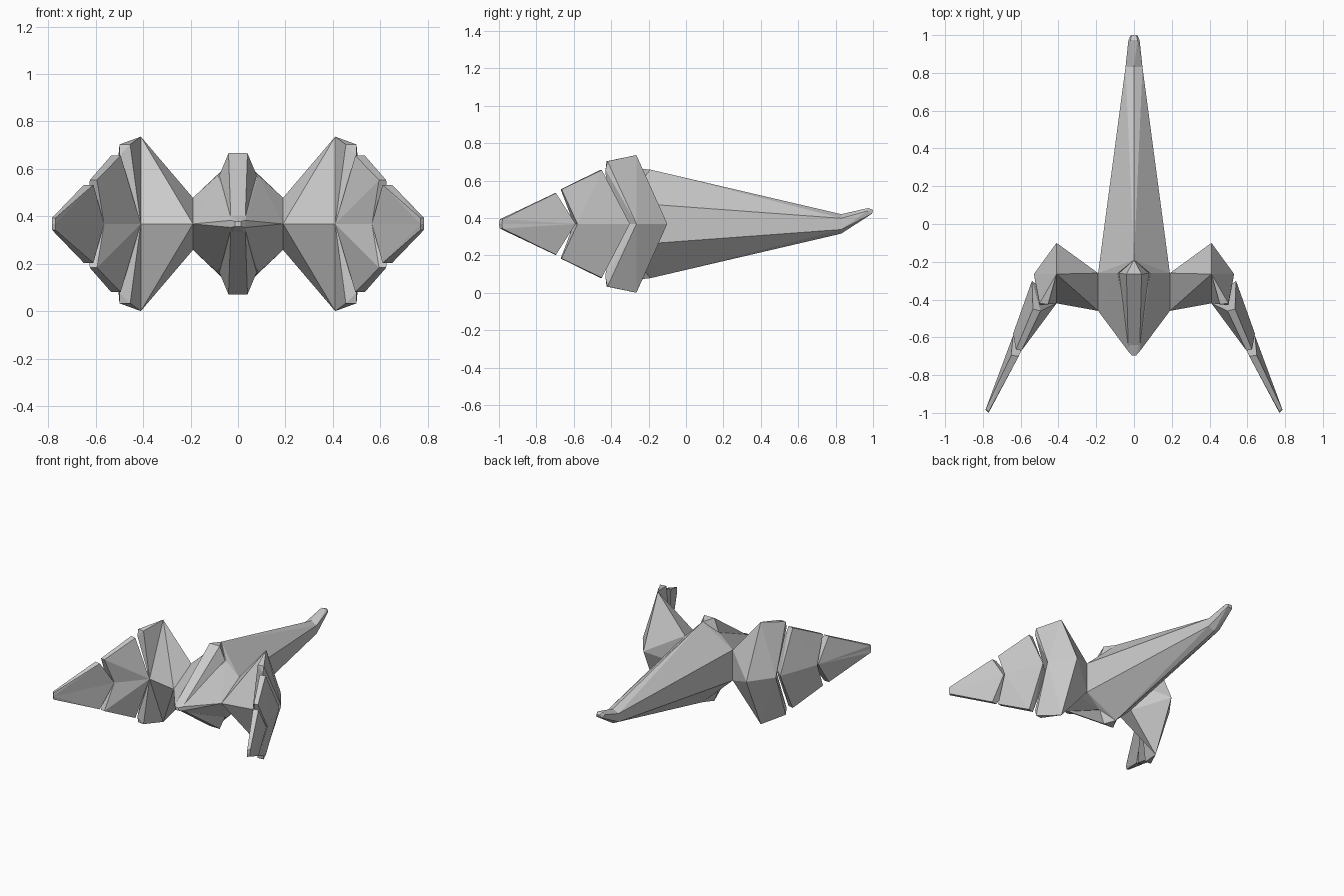
import bpy, bmesh

if "Cube" in bpy.data.objects:
    bpy.data.objects.remove(bpy.data.objects["Cube"])

Z = 0.368  # height of the horizontal symmetry plane


def hull(name, pts, mirror_x=False, mirror_z=False):
    """Faceted solid around points (z measured from the symmetry plane)."""
    bm = bmesh.new()
    for sx in ((1, -1) if mirror_x else (1,)):
        for sz in ((1, -1) if mirror_z else (1,)):
            vs = [bm.verts.new((sx * x, y, sz * z + Z)) for x, y, z in pts]
            res = bmesh.ops.convex_hull(bm, input=vs)
            loose = [v for v in vs if v.is_valid and not v.link_faces]
            bmesh.ops.delete(bm, geom=loose, context='VERTS')
    bmesh.ops.dissolve_limit(bm, angle_limit=0.01, verts=bm.verts[:], edges=bm.edges[:])
    bmesh.ops.recalc_face_normals(bm, faces=bm.faces[:])
    me = bpy.data.meshes.new(name)
    bm.to_mesh(me)
    bm.free()
    ob = bpy.data.objects.new(name, me)
    bpy.context.collection.objects.link(ob)
    return ob


def sym(pts):
    """Add the left-hand copies of the points."""
    return pts + [(-x, y, z) for x, y, z in pts if x]


def both(pts):
    """Left/right and up/down copies of the points."""
    return sym(pts + [(x, y, -z) for x, y, z in pts if z])


# Nose, widest ring and tail boom
nose = [(0.03, -0.675, 0.015), (0.012, -0.695, 0.01)]
ring = [(0.19, -0.26, 0.11), (0.085, -0.26, 0.205)]
tail_end = [(0, 0.83, 0.052), (0.045, 0.83, 0.03)]
hull("nose_body", both(nose + ring + [(0.19, -0.46, 0)]))
hull("tail_boom", both(ring + [(0, -0.19, 0.29)] + tail_end))

# Upturned tail tip
hull("tail_tip", both(tail_end) + sym([
    (0.03, 0.97, 0.07), (0.018, 0.975, 0.085),
    (0.02, 0.995, 0.055), (0.012, 1.0, 0.075)]))

# Ridges above and below the body
hull("body_ridge", sym([
    (0.04, -0.265, 0.298), (0.085, -0.26, 0.19), (0.04, -0.42, 0.13),
    (0.03, -0.675, 0.01), (0, -0.19, 0.29)]), mirror_z=True)

# Wing root joining body to claw
section = [(0.41, -0.10, 0), (0.41, -0.265, 0.368), (0.41, -0.42, 0)]
hull("wing_root", section + [
    (0.19, -0.26, 0.11), (0.19, -0.46, 0), (0.19, -0.26, 0)], True, True)

# Three overlapping claw plates, each tapering toward its top edge
hull("claw_plate_inner", section + [
    (0.53, -0.265, 0), (0.455, -0.425, 0.335), (0.50, -0.42, 0.335),
    (0.50, -0.43, 0.29)], True, True)
hull("claw_plate_middle", [
    (0.54, -0.30, 0), (0.64, -0.58, 0), (0.41, -0.42, 0), (0.565, -0.60, 0),
    (0.495, -0.46, 0.288), (0.535, -0.45, 0.288),
    (0.595, -0.67, 0.185), (0.625, -0.665, 0.185)], True, True)
hull("claw_plate_tip", [
    (0.64, -0.59, 0), (0.785, -0.985, 0), (0.565, -0.60, 0), (0.77, -1.0, 0),
    (0.61, -0.70, 0.165), (0.65, -0.695, 0.165),
    (0.77, -0.995, 0.025), (0.785, -0.98, 0.025)], True, True)
